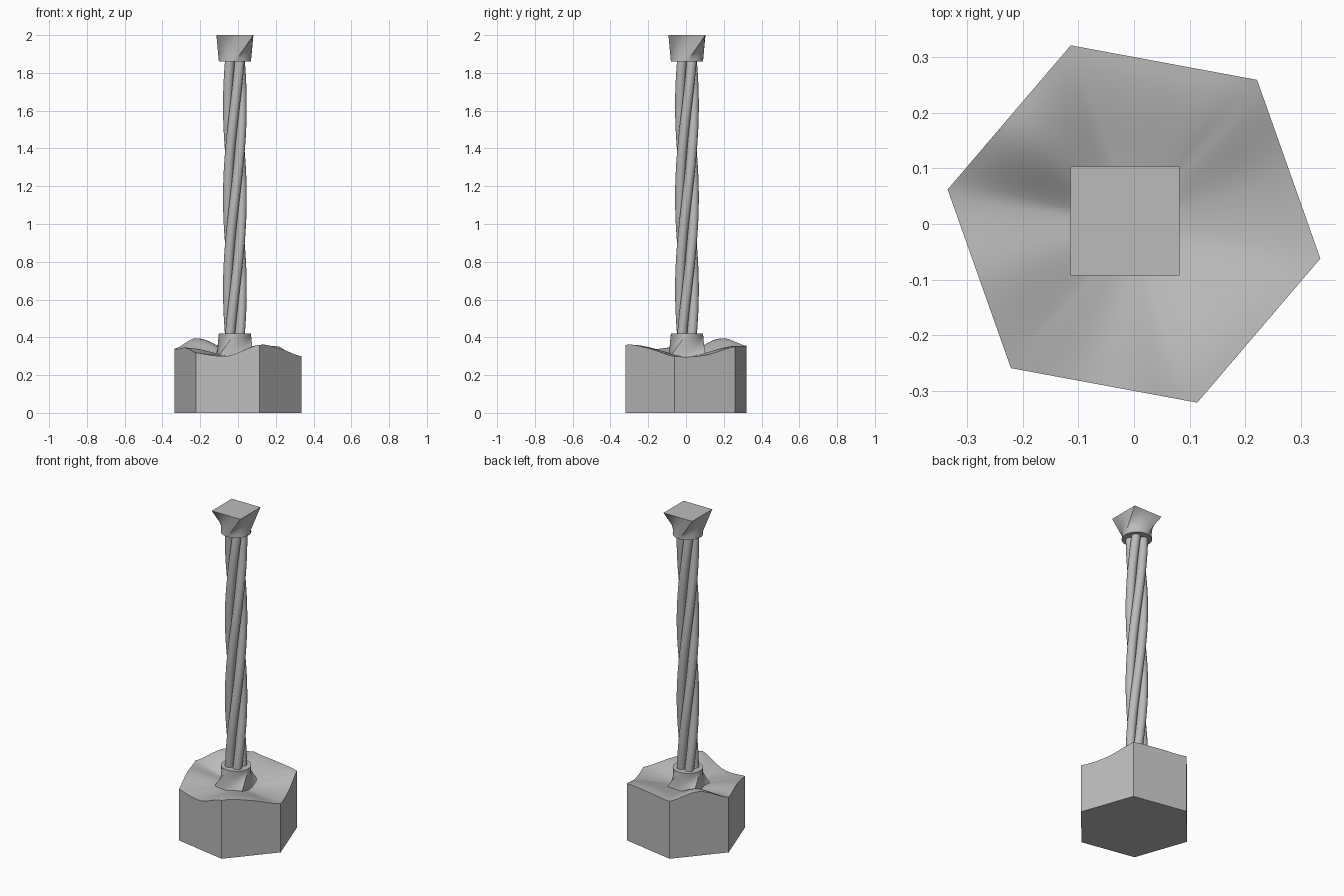
import bpy, bmesh, math
from mathutils import Vector

if "Cube" in bpy.data.objects:
    bpy.data.objects.remove(bpy.data.objects["Cube"], do_unlink=True)

grey = bpy.data.materials.new("plain grey")
grey.use_nodes = True
GREY = (0.5, 0.5, 0.5, 1)
grey.diffuse_color = GREY
grey.node_tree.nodes["Principled BSDF"].inputs["Base Color"].default_value = GREY

AXIS = Vector((-0.0165, 0.005, 0))   # centre line of the post


def skin(name, rings, sharp=30):
    """Join equal rings of points into a closed, capped tube."""
    bm = bmesh.new()
    loops = [[bm.verts.new(p) for p in ring] for ring in rings]
    n = len(loops[0])
    for a, b in zip(loops, loops[1:]):
        for i in range(n):
            j = (i + 1) % n
            bm.faces.new((a[i], a[j], b[j], b[i]))
    bm.faces.new(loops[0][::-1])
    bm.faces.new(loops[-1])
    bmesh.ops.recalc_face_normals(bm, faces=bm.faces)
    mesh = bpy.data.meshes.new(name)
    bm.to_mesh(mesh)
    bm.free()
    mesh.materials.append(grey)
    ob = bpy.data.objects.new(name, mesh)
    bpy.context.collection.objects.link(ob)
    bpy.ops.object.select_all(action='DESELECT')
    ob.select_set(True)
    bpy.context.view_layer.objects.active = ob
    bpy.ops.object.shade_smooth_by_angle(angle=math.radians(sharp))
    return ob


def polar(r, a, z=0):
    return Vector((r * math.cos(a), r * math.sin(a), z))


# Base: six-sided block with a wavy top
RIM = [.30, .305, .35, .355, .355, .395, .34, .345, .318, .302, .36, .34]
MIDDLE = 0.298
STEPS = 8      # rim points per height sample


def rim_height(k):
    i, t = k // STEPS, k % STEPS / STEPS
    a, b, c, d = (RIM[(i + o) % len(RIM)] for o in (-1, 0, 1, 2))
    return b + t / 2 * (c - a + t * (2 * a - 5 * b + 4 * c - d + t * (3 * (b - c) + d - a)))


corners = [polar(0.341, math.radians(60 * i - 10.5)) for i in range(6)]
side = 2 * STEPS
outline = [corners[k // side].lerp(corners[(k // side + 1) % 6], k % side / side)
           for k in range(6 * side)]
rings = [outline]
for level in range(16):
    s = 1 - level / 16
    blend = s * s * (3 - 2 * s)
    rings.append([p * s + Vector((0, 0, MIDDLE + (rim_height(k) - MIDDLE) * blend))
                  for k, p in enumerate(outline)])
skin("base_block", rings, 35)

# End fittings: square end lofted to a round end with an eighth turn
HALF, ROUND = 0.098, 0.085


def fitting(name, z_square, z_round, turn):
    rings = []
    for level in range(9):
        t = level / 8
        ring = []
        for k in range(48):
            a = math.tau * k / 48 + math.pi / 4
            d = polar(1, a)
            square = d * (HALF / max(abs(d.x), abs(d.y)))
            p = square.lerp(polar(ROUND, a + turn), t)
            p.z = z_square + (z_round - z_square) * t
            ring.append(p + AXIS)
        rings.append(ring)
    skin(name, rings, 25)


fitting("top_fitting", 2.0, 1.86, -math.pi / 4)
fitting("bottom_fitting", 0.285, 0.42, math.pi / 4)

# Post: four round strands twisted together
STRAND, LOW, HIGH = 0.026, 0.41, 1.87
TWIST = math.radians(270)
for s in range(4):
    rings = []
    for level in range(65):
        t = level / 64
        centre = polar(STRAND * math.sqrt(2), math.pi / 4 + s * math.pi / 2 + TWIST * t,
                       LOW + (HIGH - LOW) * t) + AXIS
        rings.append([centre + polar(STRAND, math.tau * k / 20) for k in range(20)])
    skin(f"strand_{s + 1}", rings, 40)
